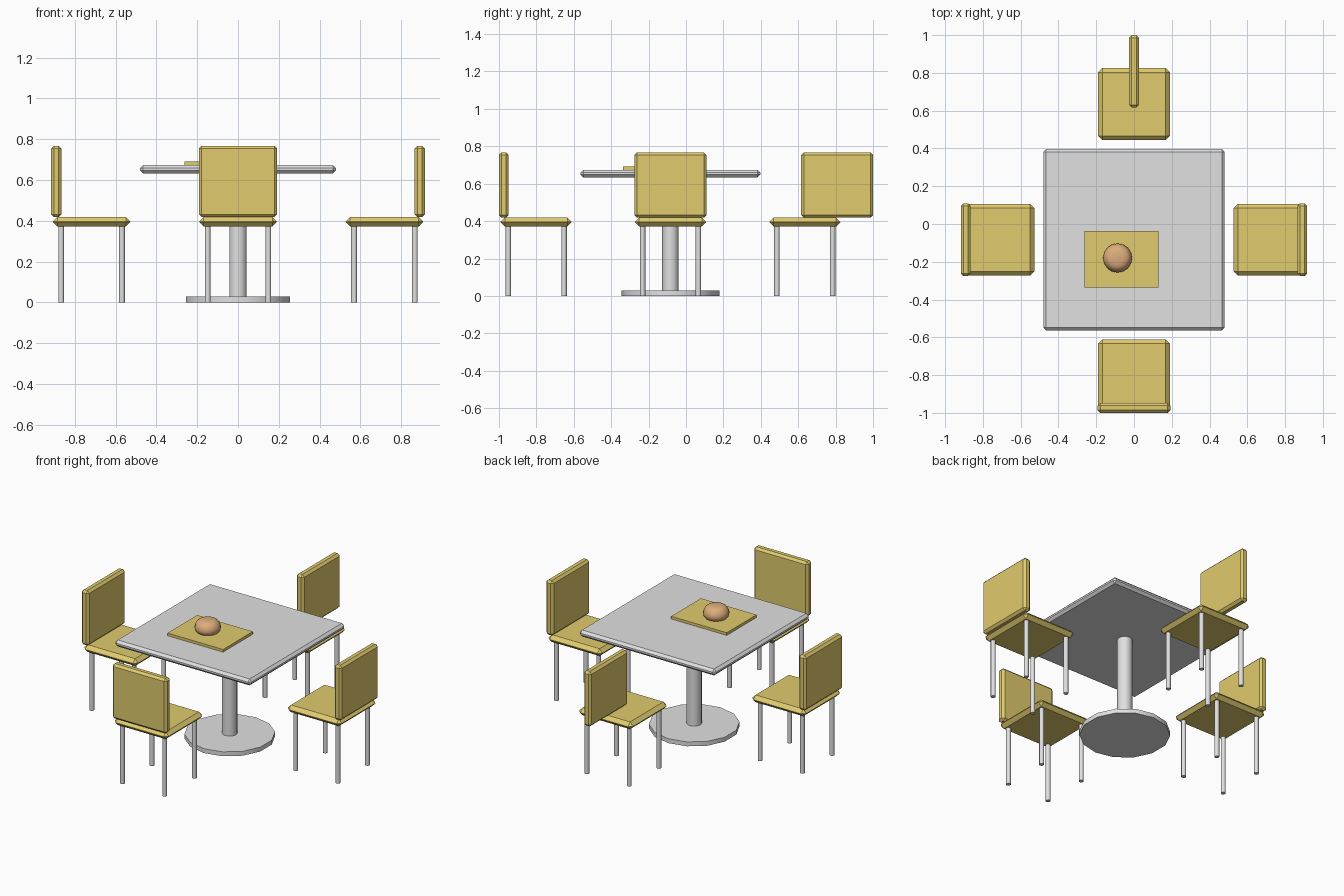
import bpy, math
from mathutils import Matrix, Vector

if "Cube" in bpy.data.objects:
    bpy.data.objects.remove(bpy.data.objects["Cube"])


def material(name, rgb):
    m = bpy.data.materials.new(name)
    m.diffuse_color = (*rgb, 1)
    m.use_nodes = True
    m.node_tree.nodes["Principled BSDF"].inputs["Base Color"].default_value = m.diffuse_color
    return m


YELLOW = material("mustard yellow", (0.75, 0.60, 0.155))
GREY = material("light grey", (0.75, 0.75, 0.75))
TAN = material("bread tan", (0.72, 0.42, 0.20))
CY = -0.083      # table centre in y
DIST = 0.718     # chair distance from the table centre


def finish(name, mat):
    ob = bpy.context.object
    ob.name = name
    ob.data.materials.append(mat)
    return ob


def box(name, size, mat, matrix, chamfer=0.0):
    bpy.ops.mesh.primitive_cube_add(size=1)
    ob = finish(name, mat)
    ob.data.transform(Matrix.Diagonal((*size, 1)))
    ob.matrix_world = matrix
    if chamfer:
        b = ob.modifiers.new("chamfer", 'BEVEL')
        b.width = chamfer
        b.segments = 1
        b.limit_method = 'NONE'
    return ob


def rod(name, r, z0, z1, sides, mat, x, y):
    bpy.ops.mesh.primitive_cylinder_add(vertices=sides, radius=r, depth=z1 - z0,
                                        location=(x, y, (z0 + z1) / 2))
    ob = finish(name, mat)
    bpy.ops.object.shade_smooth_by_angle(angle=math.radians(40))
    return ob


def at(x, y, z):
    return Matrix.Translation((x, y, z))


# table
box("table_top", (0.96, 0.96, 0.041), GREY, at(0, CY, 0.6535), 0.015)
rod("table_post", 0.044, 0.0, 0.64, 14, GREY, 0, CY)
base = rod("table_base", 0.262, 0.0, 0.028, 14, GREY, 0, CY)

# chairs: local +y points away from the table
chairs = {"back": 0, "left": 90, "front": 180, "right": 270}
for side, deg in chairs.items():
    turn = Matrix.Translation((0, CY, 0)) @ Matrix.Rotation(math.radians(deg), 4, 'Z')
    box(side + "_seat", (0.38, 0.38, 0.046), YELLOW, turn @ at(0, DIST, 0.395), 0.022)
    # the back chair's backrest stands turned by a quarter
    twist = Matrix.Rotation(math.pi / 2 if side == "back" else 0, 4, 'Z')
    box(side + "_backrest", (0.384, 0.052, 0.35), YELLOW,
        turn @ at(0, DIST + 0.173, 0.593) @ twist, 0.014)
    for sx in (-1, 1):
        for sy in (-1, 1):
            p = turn @ Vector((sx * 0.149, DIST + sy * 0.149, 0))
            rod(side + "_chair_leg", 0.0145, 0.0, 0.38, 10, GREY, p.x, p.y)

# placemat
box("placemat", (0.392, 0.30, 0.018), YELLOW, at(-0.066, -0.186, 0.682))

# bun: rounded lathe profile (radius, height)
profile = [(0.064, 0.0), (0.073, 0.012), (0.077, 0.028), (0.072, 0.046),
           (0.062, 0.062), (0.050, 0.071), (0.030, 0.076)]
N = 16
verts, faces = [], []
for r, h in profile:
    for i in range(N):
        a = 2 * math.pi * i / N
        verts.append((r * math.cos(a), r * math.sin(a), h))
for k in range(len(profile) - 1):
    for i in range(N):
        j = (i + 1) % N
        faces.append((k * N + i, k * N + j, (k + 1) * N + j, (k + 1) * N + i))
faces.append(tuple(reversed(range(N))))
faces.append(tuple((len(profile) - 1) * N + i for i in range(N)))
mesh = bpy.data.meshes.new("bun")
mesh.from_pydata(verts, [], faces)
bun = bpy.data.objects.new("bun", mesh)
bpy.context.collection.objects.link(bun)
bun.location = (-0.087, -0.18, 0.690)
mesh.materials.append(TAN)
bpy.ops.object.select_all(action='DESELECT')
bun.select_set(True)
bpy.context.view_layer.objects.active = bun
bpy.ops.object.shade_smooth_by_angle(angle=math.radians(40))
